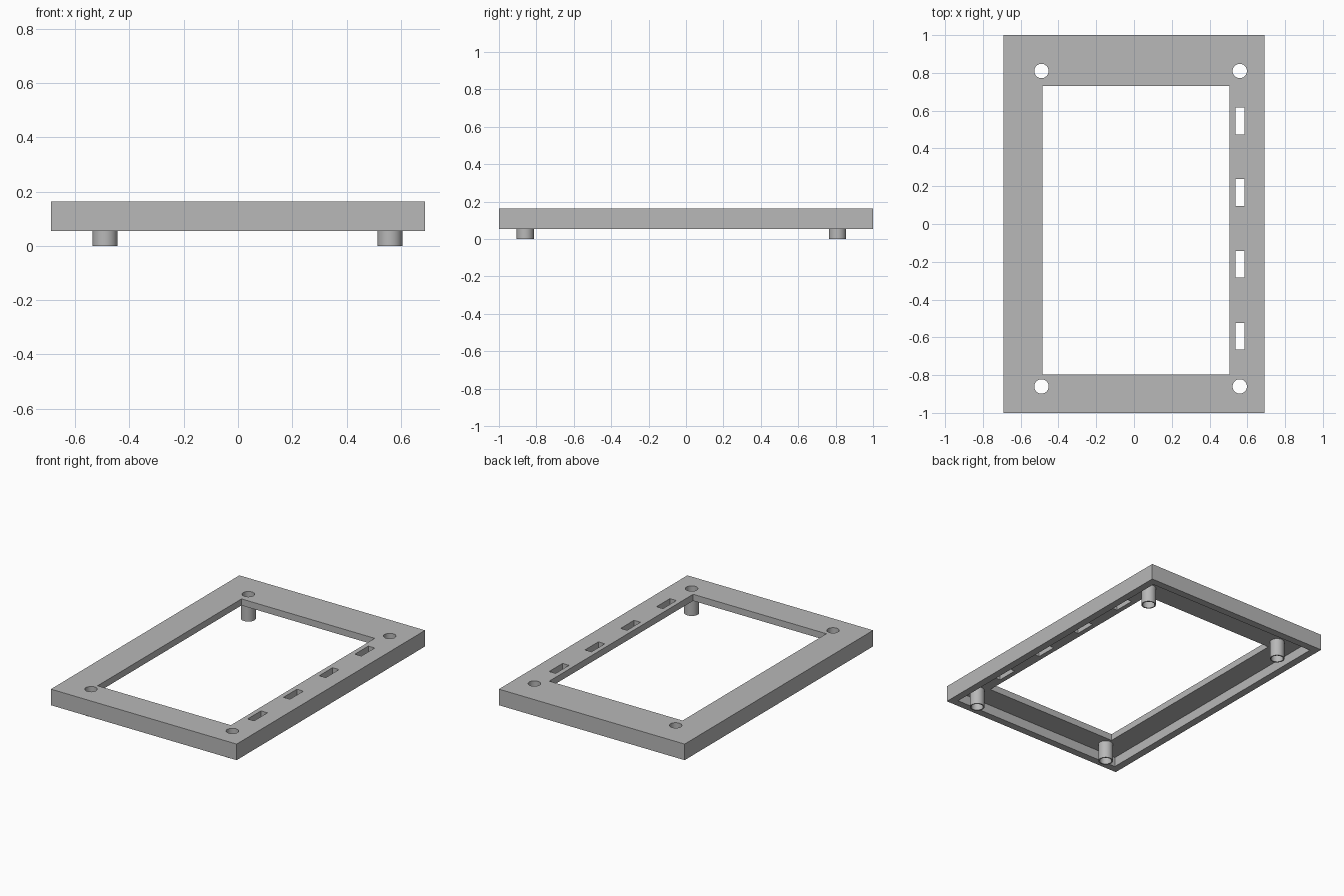
import bpy
import bmesh
from math import cos, sin, tau

default = bpy.data.objects.get("Cube")
if default:
    bpy.data.objects.remove(default, do_unlink=True)

grey = bpy.data.materials.new("plain_grey")
grey.use_nodes = True
colour = (0.48, 0.48, 0.48, 1)
grey.diffuse_color = colour
grey.node_tree.nodes["Principled BSDF"].inputs["Base Color"].default_value = colour

HALF_X, HALF_Y = 0.69, 1.0
BOTTOM, TOP = 0.055, 0.163
PLATE, WALL = 0.044, 0.05
UNDER = TOP - PLATE
BORE, TUBE = 0.038, 0.046
SIDES = 48
POSTS = [(x, y) for x in (-0.49, 0.56) for y in (-0.86, 0.81)]


def finish(name, bm):
    bmesh.ops.recalc_face_normals(bm, faces=bm.faces)
    mesh = bpy.data.meshes.new(name)
    bm.to_mesh(mesh)
    bm.free()
    mesh.materials.append(grey)
    ob = bpy.data.objects.new(name, mesh)
    bpy.context.collection.objects.link(ob)
    return ob


def box(name, x0, x1, y0, y1, z0, z1):
    bm = bmesh.new()
    bmesh.ops.create_cube(bm, size=1)
    for v in bm.verts:
        v.co.x = x1 if v.co.x > 0 else x0
        v.co.y = y1 if v.co.y > 0 else y0
        v.co.z = z1 if v.co.z > 0 else z0
    return finish(name, bm)


def ring(bm, x, y, r, z):
    return [bm.verts.new((x + r * cos(tau * i / SIDES), y + r * sin(tau * i / SIDES), z))
            for i in range(SIDES)]


def rod(name, x, y, r, z0, z1):
    bm = bmesh.new()
    low, high = ring(bm, x, y, r, z0), ring(bm, x, y, r, z1)
    bm.faces.new(low)
    bm.faces.new(high)
    for i in range(SIDES):
        j = (i + 1) % SIDES
        bm.faces.new((low[i], low[j], high[j], high[i]))
    return finish(name, bm)


def tube(name, x, y):
    # Hollow post, open at the top where it meets the plate
    bm = bmesh.new()
    rings = [ring(bm, x, y, r, z) for r, z in
             ((TUBE, UNDER), (TUBE, 0), (BORE, 0), (BORE, UNDER))]
    for a, b in zip(rings, rings[1:]):
        for i in range(SIDES):
            j = (i + 1) % SIDES
            bm.faces.new((a[i], a[j], b[j], b[i]))
    return finish(name, bm)


def smooth(ob):
    bpy.ops.object.select_all(action="DESELECT")
    ob.select_set(True)
    bpy.context.view_layer.objects.active = ob
    bpy.ops.object.shade_smooth_by_angle()


# Bezel: a shallow tray turned upside down
bezel = box("bezel_frame", -HALF_X, HALF_X, -HALF_Y, HALF_Y, BOTTOM, TOP)
cutters = [
    box("cavity_cutter", WALL - HALF_X, HALF_X - WALL, WALL - HALF_Y, HALF_Y - WALL, 0, UNDER),
    box("window_cutter", -0.485, 0.505, -0.797, 0.73, -0.1, 0.3),
]
# Row of slots beside the window
for y in (-0.594, -0.213, 0.166, 0.545):
    cutters.append(box("slot_cutter", 0.537, 0.585, y - 0.071, y + 0.071, -0.1, 0.3))
# Screw holes
for x, y in POSTS:
    cutters.append(rod("hole_cutter", x, y, BORE, -0.1, 0.3))

bpy.context.view_layer.objects.active = bezel
for cutter in cutters:
    cutter.hide_render = True
    mod = bezel.modifiers.new("cut", "BOOLEAN")
    mod.operation = "DIFFERENCE"
    mod.solver = "EXACT"
    mod.object = cutter
    bpy.ops.object.modifier_apply(modifier=mod.name)
for cutter in cutters:
    bpy.data.objects.remove(cutter, do_unlink=True)
smooth(bezel)

# Mounting posts under the screw holes
for x, y in POSTS:
    side = "left" if x > 0 else "right"
    end = "front" if y < 0 else "back"
    smooth(tube(f"{end}_{side}_post", x, y))
